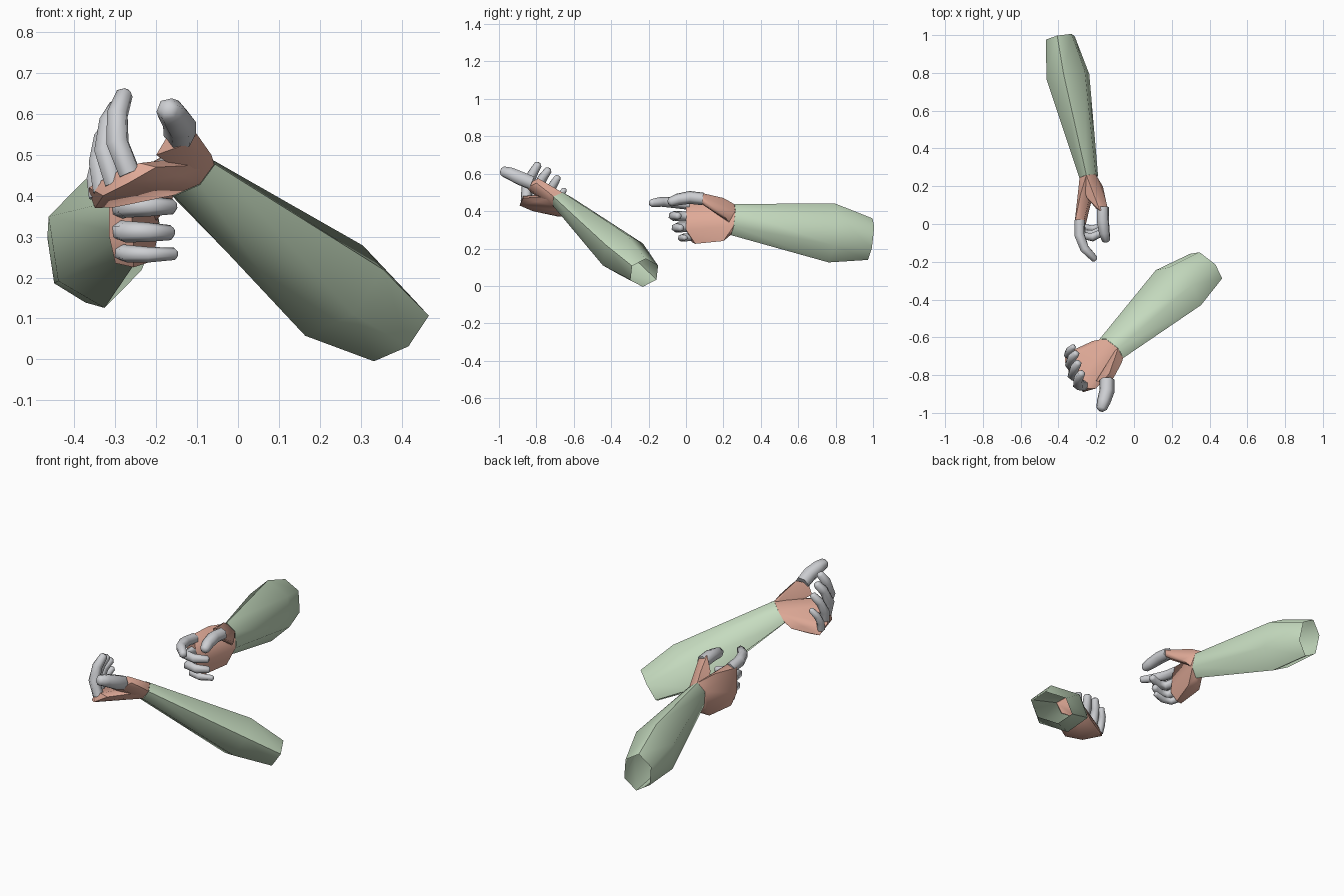
import bpy, bmesh
from math import sin, cos, pi
from mathutils import Vector as V

cube = bpy.data.objects.get("Cube")
if cube:
    bpy.data.objects.remove(cube)


def material(name, rgb):
    m = bpy.data.materials.new(name)
    m.use_nodes = True
    m.diffuse_color = (*rgb, 1)
    m.node_tree.nodes["Principled BSDF"].inputs["Base Color"].default_value = (*rgb, 1)
    return m


GREEN = material("sleeve_green", (0.57, 0.72, 0.53))
SKIN = material("hand_skin", (0.74, 0.40, 0.31))
GREY = material("finger_grey", (0.61, 0.62, 0.645))


def finish(name, bm, mat, angle):
    bmesh.ops.recalc_face_normals(bm, faces=bm.faces)
    mesh = bpy.data.meshes.new(name)
    bm.to_mesh(mesh)
    bm.free()
    mesh.materials.append(mat)
    ob = bpy.data.objects.new(name, mesh)
    bpy.context.collection.objects.link(ob)
    bpy.ops.object.select_all(action="DESELECT")
    bpy.context.view_layer.objects.active = ob
    ob.select_set(True)
    bpy.ops.object.shade_smooth_by_angle(angle=angle)


def hexagon(centre, u, v):
    """Six points with a corner on the u axis."""
    return [V(centre) + u * cos(i * pi / 3) + v * sin(i * pi / 3) for i in range(6)]


def loft(name, rings, mat, capped):
    bm = bmesh.new()
    rows = [[bm.verts.new(p) for p in ring] for ring in rings]
    for a, b in zip(rows, rows[1:]):
        for i in range(6):
            j = (i + 1) % 6
            bm.faces.new((a[i], a[j], b[j], b[i]))
    if capped:
        bm.faces.new(rows[0])
        bm.faces.new(rows[-1])
    finish(name, bm, mat, 1.13)


def finger(name, path, thickness, across):
    """Tapered digit with a blunt rounded tip."""
    pts = [V(p) for p in path]
    pts.append(pts[-1] + (pts[-1] - pts[-2]).normalized() * thickness * 0.3)
    rings = []
    for i, (p, taper) in enumerate(zip(pts, (1, 1.02, 0.92, 0.72, 0.38))):
        t = (pts[min(i + 1, len(pts) - 1)] - pts[max(i - 1, 0)]).normalized()
        u = (across - t * across.dot(t)).normalized()
        r = thickness * taper
        rings.append(hexagon(p, u * r, t.cross(u) * r))
    loft(name, rings, GREY, True)


def hull(name, points, mat):
    bm = bmesh.new()
    for p in points:
        bm.verts.new(p)
    bmesh.ops.convex_hull(bm, input=bm.verts)
    bmesh.ops.delete(bm, geom=[v for v in bm.verts if not v.link_faces], context="VERTS")
    finish(name, bm, mat, 0.9)


def arm(side, across, centres, palm, thumb_mound, digits):
    c = [V(p) for p in centres]
    d = (c[2] - c[0]).normalized()
    u = V(across)
    u = (u - d * u.dot(d)).normalized()
    v = d.cross(u)
    # Open sleeve: wrist, widest part, elbow end
    sizes = ((0.085, 0.052), (0.16, 0.121), (0.113, 0.081))
    rings = [hexagon(p, u * a, v * b) for p, (a, b) in zip(c, sizes)]
    loft(side + "_sleeve", rings, GREEN, False)
    # Palm and the mound below the thumb
    wrist = hexagon(c[0], u * 0.083, v * 0.05)
    hull(side + "_palm", wrist + palm, SKIN)
    hull(side + "_thumb_mound", [wrist[0], wrist[1], wrist[5]] + thumb_mound, SKIN)
    # Digits
    for label, (thickness, path) in digits.items():
        finger(side + "_" + label, path, thickness, u)


# Pointing right arm
arm("right", (-0.15, 0.13, 0.97),
    [(-.24, .25, .355), (-.35, .78, .283), (-.39, .985, .25)],
    [(-.3, .03, .235), (-.255, .05, .225), (-.285, .2, .24), (-.21, .2, .24),
     (-.315, 0, .3), (-.315, 0, .44), (-.27, 0, .455), (-.255, 0, .3), (-.285, .15, .455)],
    [(-.2, .23, .34), (-.165, .2, .38), (-.145, .09, .44), (-.14, .085, .48),
     (-.18, .07, .5), (-.2, .08, .44), (-.23, .2, .47), (-.25, .14, .455)],
    {"index": (.029, [(-.287, .02, .435), (-.288, -.06, .445), (-.262, -.13, .45), (-.208, -.185, .443)]),
     "middle": (.027, [(-.287, .02, .37), (-.275, -.06, .374), (-.22, -.07, .374), (-.16, -.04, .374)]),
     "ring": (.026, [(-.287, .02, .315), (-.275, -.045, .312), (-.22, -.055, .311), (-.165, -.025, .31)]),
     "little": (.021, [(-.285, .03, .262), (-.27, -.015, .258), (-.22, -.025, .256), (-.155, -.005, .258)]),
     "thumb": (.034, [(-.165, .09, .465), (-.165, .02, .473), (-.157, -.045, .462), (-.147, -.085, .448)])})

# Cupped left arm
arm("left", (0.68, -0.63, 0.37),
    [(-.12, -.66, .45), (.235, -.337, .168), (.382, -.223, .07)],
    [(-.35, -.68, .37), (-.365, -.7, .41), (-.365, -.73, .42), (-.33, -.82, .4),
     (-.27, -.89, .43), (-.24, -.87, .48), (-.285, -.85, .465), (-.3, -.665, .372),
     (-.22, -.62, .395), (-.27, -.65, .41), (-.2, -.87, .47), (-.14, -.8, .45)],
    [(-.068, -.73, .475), (-.065, -.735, .5), (-.1, -.67, .5), (-.1, -.8, .55),
     (-.17, -.84, .55), (-.2, -.83, .5), (-.13, -.85, .525), (-.13, -.79, .575)],
    {"index": (.029, [(-.265, -.855, .455), (-.295, -.85, .53), (-.295, -.82, .6), (-.277, -.79, .65)]),
     "middle": (.028, [(-.3, -.81, .43), (-.325, -.8, .51), (-.315, -.765, .58), (-.295, -.735, .62)]),
     "ring": (.026, [(-.33, -.755, .41), (-.34, -.74, .48), (-.33, -.71, .54), (-.305, -.685, .58)]),
     "little": (.021, [(-.345, -.7, .395), (-.35, -.69, .44), (-.342, -.67, .48), (-.32, -.65, .515)]),
     "thumb": (.04, [(-.142, -.825, .55), (-.143, -.885, .575), (-.16, -.94, .6), (-.172, -.978, .612)])})
